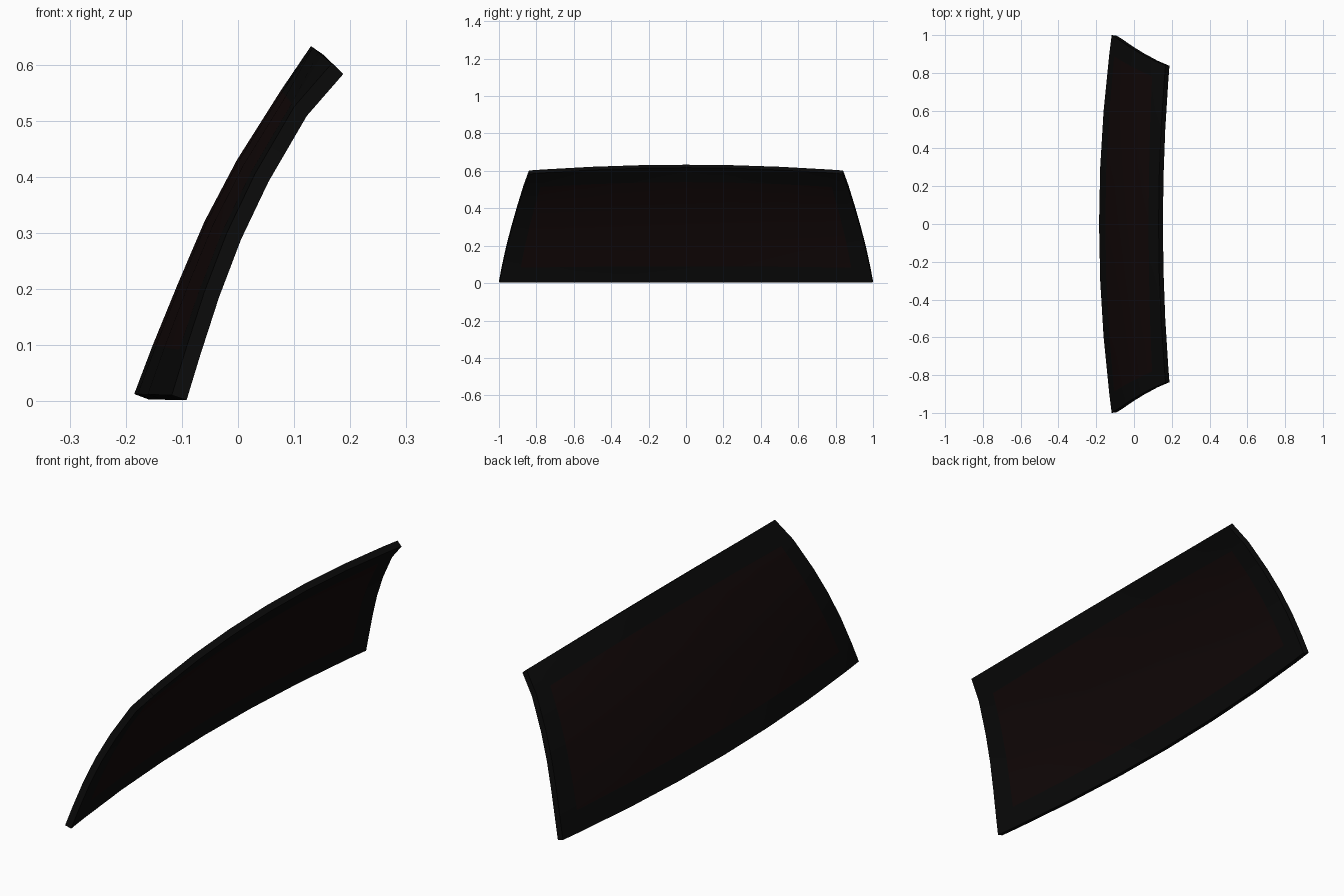
import bpy, bmesh

if "Cube" in bpy.data.objects:
    bpy.data.objects.remove(bpy.data.objects["Cube"])

# Outer-surface profiles from bottom to top: centre line (x, z) and side edge (x, y, z)
CENTRE = [(-.185, .013), (-.152, .10), (-.107, .21), (-.06, .32),
          (-.002, .43), (.077, .555), (.130, .633)]
EDGE = [(-.118, 1, .011), (-.094, .985, .09), (-.06, .962, .195), (-.02, .935, .30),
        (.03, .905, .405), (.10, .868, .525), (.167, .84, .602)]
COLS = [-1, -.9, -.6, -.3, 0, .3, .6, .9, 1]


def material(name, rgb):
    m = bpy.data.materials.new(name)
    m.diffuse_color = (*rgb, 1)
    m.use_nodes = True
    m.node_tree.nodes["Principled BSDF"].inputs["Base Color"].default_value = m.diffuse_color
    return m


# Curved panel: bowed sideways, black border around the tinted centre
bm = bmesh.new()
grid = []
for (cx, cz), (ex, ey, ez) in zip(CENTRE, EDGE):
    grid.append([bm.verts.new((cx + (ex - cx) * u * u, ey * u, cz + (ez - cz) * u * u))
                 for u in COLS])
rows, cols = len(grid) - 1, len(COLS) - 1
for r in range(rows):
    for c in range(cols):
        f = bm.faces.new((grid[r][c], grid[r + 1][c], grid[r + 1][c + 1], grid[r][c + 1]))
        f.material_index = int(0 < r < rows - 1 and 0 < c < cols - 1)
bm.normal_update()
if sum(f.normal.x for f in bm.faces) > 0:
    bmesh.ops.reverse_faces(bm, faces=bm.faces[:])
mesh = bpy.data.meshes.new("rear_window")
bm.to_mesh(mesh)
bm.free()
window = bpy.data.objects.new("rear_window", mesh)
bpy.context.collection.objects.link(window)
mesh.materials.append(material("black_border", (.003, .003, .003)))
mesh.materials.append(material("tinted_glass", (.006, .0025, .0025)))

# Glass thickness, inward from the outer surface
solid = window.modifiers.new("thickness", 'SOLIDIFY')
solid.thickness = .028
solid.offset = -1

bpy.context.view_layer.objects.active = window
window.select_set(True)
bpy.ops.object.modifier_apply(modifier="thickness")
bpy.ops.object.shade_smooth_by_angle(angle=.6)
